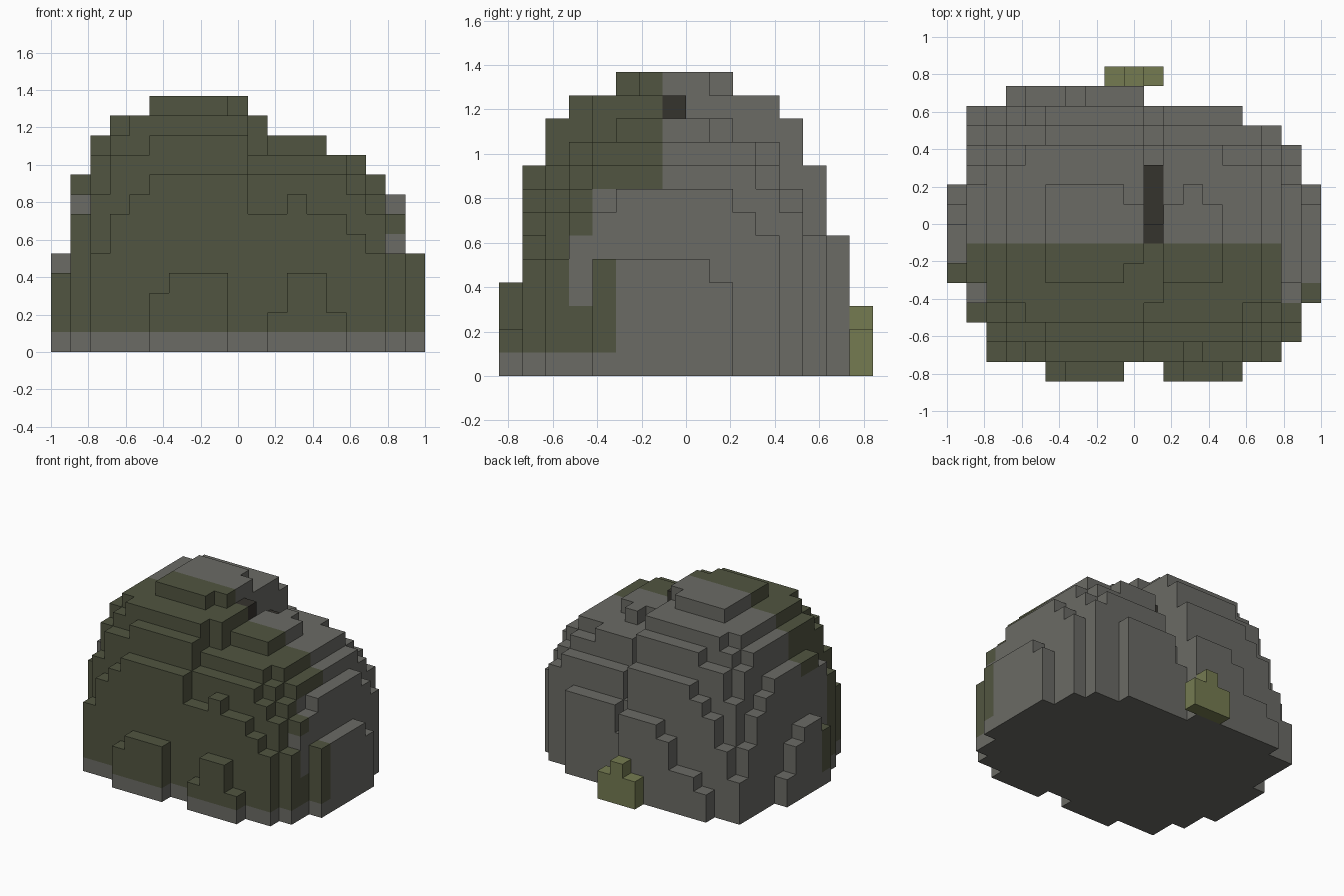
import bpy, bmesh, math
from mathutils import Vector

if "Cube" in bpy.data.objects:
    bpy.data.objects.remove(bpy.data.objects["Cube"], do_unlink=True)

NX, NY = 19, 16
U = 2 / NX  # block size


def make_material(name, rgb):
    m = bpy.data.materials.new(name)
    m.use_nodes = True
    m.diffuse_color = (*rgb, 1)
    bsdf = m.node_tree.nodes["Principled BSDF"]
    bsdf.inputs["Base Color"].default_value = (*rgb, 1)
    bsdf.inputs["Roughness"].default_value = 1
    return m


stone = make_material("grey_stone", (.145, .145, .130))
moss = make_material("dark_moss", (.083, .091, .052))
crevice = make_material("dark_crevice", (.036, .033, .027))
tuft = make_material("olive_tuft", (.178, .198, .083))

# Dome profiles: height in blocks at growing distance from the lobe centre
TALL = [13, 13, 13, 12.1, 12, 11, 9, 5, 0]
LOW = [11, 11, 10.6, 10.2, 9.8, 9, 7.5, 4.7, 0]


def dome(profile, dx, dy):
    d = min((abs(dx) ** 3 + abs(dy) ** 3) ** (1 / 3), len(profile) - 1.01)
    n = int(d)
    return profile[n] + (profile[n + 1] - profile[n]) * (d - n)


# First and last block of each footprint row, front to back
ROWS = [(5, 14), (2, 16), (2, 17), (1, 17), (1, 18)] + [(0, 18)] * 5
ROWS += [(1, 17), (1, 17), (1, 16), (1, 14), (3, 9)]

# Ledges that do not follow the domes
FRONT_LEDGES = {5: 3, 6: 4, 7: 4, 8: 4, 11: 2, 12: 4, 13: 4, 14: 2}
BACK_LEDGE = {3: 2, 4: 3, 5: 3, 6: 5}
LEFT_LEDGE = {4: 5, 9: 4}
RIGHT_LEDGE = {5: 4, 8: 4, 9: 2}


def column_height(i, j):
    if not 0 <= j < len(ROWS) or not ROWS[j][0] <= i <= ROWS[j][1]:
        return 0
    if j == 0:
        return FRONT_LEDGES.get(i, 0)
    if j == 14:
        return BACK_LEDGE.get(i, 6)
    if i == 0:
        return RIGHT_LEDGE.get(j, 5)
    if i == 18:
        return LEFT_LEDGE.get(j, 5)
    tall = dome(TALL, i - 6.9, j - 7)
    low = dome(LOW, (i - 12) * 1.15, (j - 7) * (1.08 if j > 7 else 1))
    if i < 10:
        h = max(tall, low) if i > 8 else tall
    elif i > 10:
        h = low
    elif j > 7:  # groove between the two lobes
        h = min(low, 10) - (2 if j > 10 else 0)
    else:
        h = min(tall, 12) if j > 3 else low
    return max(round(h), 2)


def stone_colour(i, j, k):
    if i == 10 and 7 <= j <= 10 and k >= 9:
        return 2
    if k == 0:
        return 0
    if k >= 8:
        limit = 6
    elif k >= 6:
        limit = 3
    elif k >= 3:
        limit = 4 if i == 18 else 3 if i < 3 else 2
    else:
        limit = 4
    if i == 0 and k <= 3:
        limit = 5
    return 1 if j <= limit else 0


SIDES = [Vector(v) for v in ((1, 0, 0), (-1, 0, 0), (0, 1, 0),
                             (0, -1, 0), (0, 0, 1), (0, 0, -1))]


def build_blocks(name, cells, materials, colour):
    """Skin a set of blocks, keeping only the outer faces."""
    bm = bmesh.new()
    for cell in cells:
        c = Vector(cell)
        for n in SIDES:
            if tuple(int(v) for v in c + n) in cells:
                continue
            s = Vector((n.z, n.x, n.y))
            t = n.cross(s)
            mid = c + Vector((.5, .5, .5)) + n / 2
            quad = [mid + (s * p + t * q) / 2
                    for p, q in ((-1, -1), (1, -1), (1, 1), (-1, 1))]
            f = bm.faces.new([bm.verts.new(
                ((v.x - NX / 2) * U, (v.y - NY / 2) * U, v.z * U)) for v in quad])
            f.material_index = colour(*cell)
    bmesh.ops.remove_doubles(bm, verts=bm.verts, dist=U / 100)
    # merge flat areas of one colour
    bmesh.ops.dissolve_limit(bm, angle_limit=math.radians(1), verts=bm.verts,
                             edges=bm.edges, delimit={'MATERIAL'})
    me = bpy.data.meshes.new(name)
    bm.to_mesh(me)
    bm.free()
    for m in materials:
        me.materials.append(m)
    ob = bpy.data.objects.new(name, me)
    bpy.context.scene.collection.objects.link(ob)
    return ob


# Two-lobed boulder with a mossy front
boulder_cells = {(i, j, k) for i in range(NX) for j in range(NY)
                 for k in range(column_height(i, j))}
build_blocks("boulder", boulder_cells, [stone, moss, crevice], stone_colour)

# Small plant at the foot of the back
tuft_cells = {(i, 15, k) for i in (8, 9, 10) for k in range(3 if i == 9 else 2)}
build_blocks("grass_tuft", tuft_cells, [tuft], lambda i, j, k: 0)
